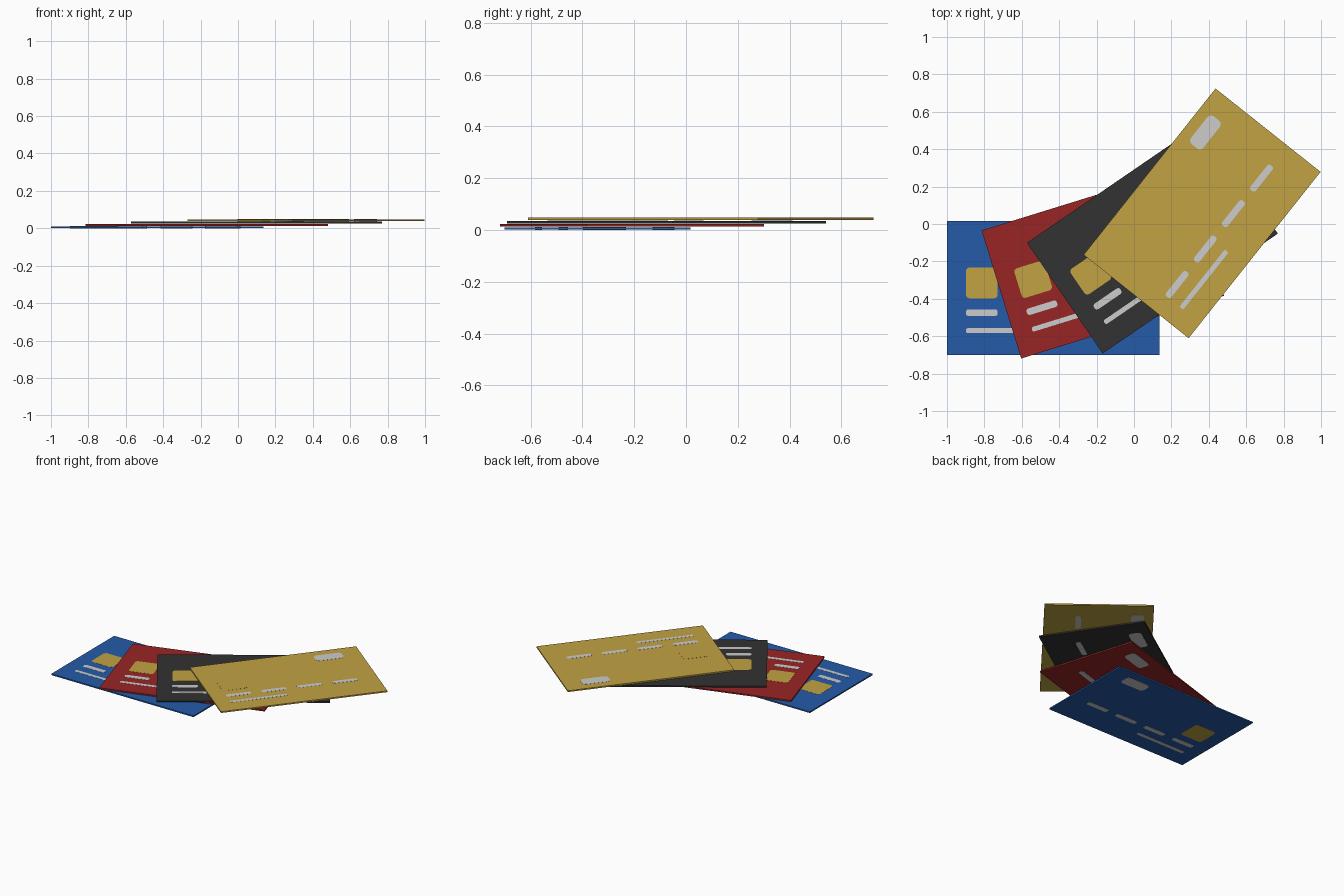
import bpy, bmesh, math
from mathutils import Matrix

if "Cube" in bpy.data.objects:
    bpy.data.objects.remove(bpy.data.objects["Cube"])

W, H, T = 1.135, 0.717, 0.0095     # card width, height, thickness
STEP_Z, POKE = 0.0125, 0.0008      # stacking distance, relief of the details


def material(name, rgb):
    m = bpy.data.materials.new(name)
    m.diffuse_color = (*rgb, 1)
    m.use_nodes = True
    m.node_tree.nodes["Principled BSDF"].inputs["Base Color"].default_value = m.diffuse_color
    return m


BLUE = material("blue", (0.0185, 0.105, 0.397))
RED = material("red", (0.319, 0.0185, 0.0185))
DARK = material("charcoal", (0.032, 0.032, 0.032))
GOLD = material("gold", (0.533, 0.361, 0.056))
SILVER = material("silver", (0.604, 0.604, 0.604))


def outline(cx, cy, w, h, r):
    """Rectangle outline, with rounded corners when r > 0."""
    pts = []
    for sx, sy, start in ((1, 1, 0), (-1, 1, 90), (-1, -1, 180), (1, -1, 270)):
        x, y = cx + sx * (w / 2 - r), cy + sy * (h / 2 - r)
        for i in range(5 if r else 1):
            a = math.radians(start + 22.5 * i)
            pts.append((x + r * math.cos(a), y + r * math.sin(a)))
    return pts


def plate(name, shapes, z0, z1, mat, matrix):
    """Flat prisms from a list of (cx, cy, w, h, r) shapes, joined in one object."""
    bm = bmesh.new()
    for s in shapes:
        f = bm.faces.new([bm.verts.new((x, y, z0)) for x, y in outline(*s)])
        ext = bmesh.ops.extrude_face_region(bm, geom=[f], use_keep_orig=True)
        bmesh.ops.translate(bm, vec=(0, 0, z1 - z0),
                            verts=[v for v in ext["geom"] if isinstance(v, bmesh.types.BMVert)])
    bmesh.ops.recalc_face_normals(bm, faces=bm.faces)
    me = bpy.data.meshes.new(name)
    bm.to_mesh(me)
    bm.free()
    me.materials.append(mat)
    ob = bpy.data.objects.new(name, me)
    ob.matrix_world = matrix
    bpy.context.collection.objects.link(ob)


# Details in card coordinates
chip = [(-0.381, 0.027, 0.17, 0.165, 0.02)]
number_groups = [(-0.381 + 0.242 * i, -0.132, 0.17, 0.036, 0.014) for i in range(4)]
name_bar = [(-0.271, -0.228, 0.392, 0.026, 0.011)]
emblem_plate = [(0.35, 0.255, 0.19, 0.085, 0.025)]

# Fan of four cards, each turned and raised above the previous
for i, (colour, mat) in enumerate((("blue", BLUE), ("red", RED), ("charcoal", DARK), ("gold", GOLD))):
    m = (Matrix.Translation((-0.4325 + 0.2655 * i, -0.342 + 0.133 * i, POKE + STEP_Z * i))
         @ Matrix.Rotation(0.3 * i, 4, 'Z'))
    plate(colour + "_card", [(0, 0, W, H, 0)], 0, T, mat, m)
    # details run through the card and show on both sides
    for part, shapes, pm in (("chip", chip, GOLD), ("number_groups", number_groups, SILVER),
                             ("name_bar", name_bar, SILVER), ("emblem_plate", emblem_plate, SILVER)):
        plate(f"{colour}_{part}", shapes, -POKE, T + POKE, pm, m)
